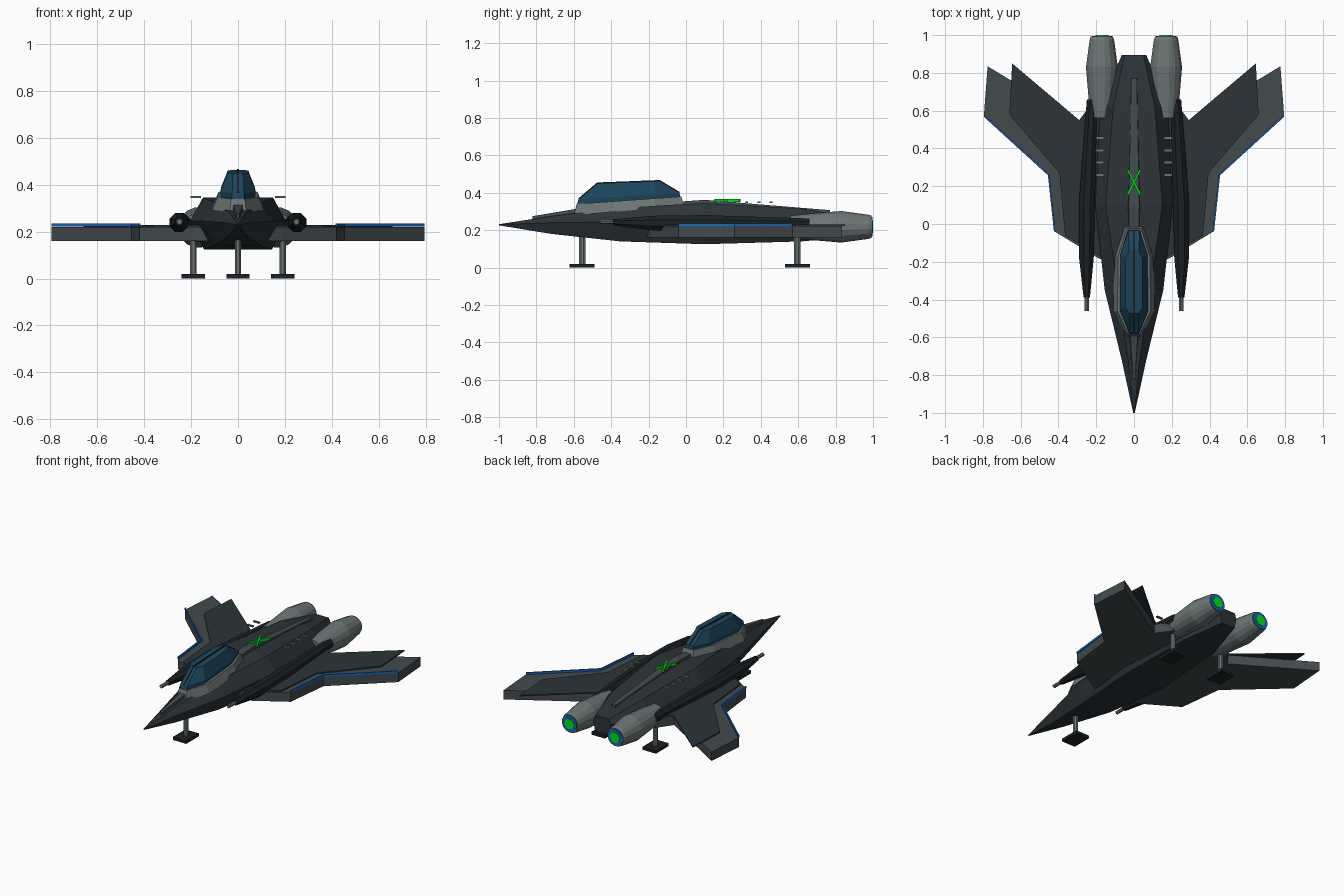
import bpy, bmesh, math
from mathutils import Vector

if "Cube" in bpy.data.objects:
    bpy.data.objects.remove(bpy.data.objects["Cube"])


def material(name, rgb):
    m = bpy.data.materials.new(name)
    m.diffuse_color = (*rgb, 1)
    m.use_nodes = True
    m.node_tree.nodes["Principled BSDF"].inputs["Base Color"].default_value = m.diffuse_color
    return m


DARK = material("dark_hull", (0.025, 0.034, 0.04))
BLACK = material("near_black", (0.012, 0.015, 0.018))
PANEL = material("panel_grey", (0.055, 0.07, 0.075))
METAL = material("metal_grey", (0.15, 0.18, 0.18))
GLASS = material("blue_glass", (0.012, 0.06, 0.105))
BLUE = material("blue_trim", (0.01, 0.13, 0.5))
GREEN = material("green_glow", (0.0, 0.75, 0.01))


def loft(name, rings, mat, mirror=False):
    """Skin a row of equal-sized rings and cap both ends."""
    bm = bmesh.new()
    loops = [[bm.verts.new(p) for p in ring] for ring in rings]
    n = len(loops[0])
    for a, b in zip(loops, loops[1:]):
        for i in range(n):
            j = (i + 1) % n
            bm.faces.new((a[i], a[j], b[j], b[i]))
    bm.faces.new(loops[0][::-1])
    bm.faces.new(loops[-1])
    bmesh.ops.recalc_face_normals(bm, faces=bm.faces)
    me = bpy.data.meshes.new(name)
    bm.to_mesh(me)
    bm.free()
    me.materials.append(mat)
    ob = bpy.data.objects.new(name, me)
    bpy.context.collection.objects.link(ob)
    if mirror:
        ob.modifiers.new("Mirror", "MIRROR")
    return ob


def slab(name, outline, z0, z1, mat, mirror=False):
    return loft(name, [[(x, y, z) for x, y in outline] for z in (z0, z1)], mat, mirror)


def box(name, c, s, mat, mirror=False):
    (x, y, z), (a, b, h) = c, (v / 2 for v in s)
    pts = [(x - a, y - b), (x + a, y - b), (x + a, y + b), (x - a, y + b)]
    return slab(name, pts, z - h, z + h, mat, mirror)


def strip(name, p, q, w, z0, z1, mat, mirror=False):
    """Flat bar running between two plan points."""
    p, q = Vector(p), Vector(q)
    d = (q - p).normalized() * w / 2
    s = Vector((-d.y, d.x))
    return slab(name, [p + s, q + s, q - s, p - s], z0, z1, mat, mirror)


def tube(name, stations, n, mat, mirror=False):
    """Round body along y; stations are (x, y, z, radius)."""
    ang = [2 * math.pi * (i + 0.5) / n for i in range(n)]
    return loft(name, [[(x + r * math.cos(a), y, z + r * math.sin(a)) for a in ang]
                       for x, y, z, r in stations], mat, mirror)


# Hull: hexagonal sections (y, mid width, top width, bottom width, z top, z mid, z bottom)
sections = [(-1.0, .004, .002, .002, .232, .23, .226),
            (-.72, .065, .03, .04, .275, .24, .18),
            (-.35, .155, .085, .10, .32, .245, .14),
            (.10, .205, .15, .145, .345, .245, .125),
            (.62, .18, .11, .12, .315, .24, .14),
            (.895, .065, .05, .05, .27, .235, .165)]
loft("hull", [[(-t, y, zt), (t, y, zt), (w, y, zm), (b, y, zb), (-b, y, zb), (-w, y, zm)]
              for y, w, t, b, zt, zm, zb in sections], DARK)

# Raised spine
spine = [(-.82, .008, .275), (-.58, .025, .315), (.10, .035, .362), (.77, .018, .307)]
loft("spine", [[(-w, y, z - .04), (w, y, z - .04), (w * .8, y, z), (-w * .8, y, z)]
               for y, w, z in spine], PANEL)


# Cockpit: stacked plan rings, sloping from front to back
def plan_ring(f, w, r, ys, z0, z3):
    half = list(zip((f, w, w * .95, r), ys))
    pts = half + [(-x, y) for x, y in reversed(half)]
    return [(x, y, z0 + (z3 - z0) * (y - ys[0]) / (ys[3] - ys[0])) for x, y in pts]


loft("cockpit_frame", [plan_ring(.035, .11, .05, (-.60, -.46, -.17, -.01), .28, .33),
                       plan_ring(.03, .088, .038, (-.585, -.46, -.17, -.025), .34, .38)], METAL)
loft("canopy", [plan_ring(.025, .072, .032, (-.585, -.46, -.17, -.03), .33, .37),
                plan_ring(.025, .075, .03, (-.575, -.46, -.16, -.035), .365, .40),
                plan_ring(.022, .046, .025, (-.475, -.44, -.18, -.14), .45, .463)], GLASS)
loft("canopy_rib", [[(-.004, y, z - .03), (.004, y, z - .03), (.004, y, z), (-.004, y, z)]
                    for y, z in [(-.575, .37), (-.475, .455), (-.14, .468), (-.035, .405)]], BLACK)

# Wings: thick lower slab, thin upper plate, blue leading-edge trim
slab("wing", [(.10, -.22), (.19, -.18), (.42, -.04), (.455, .26), (.795, .57), (.775, .835),
              (.29, .54), (.22, .64), (.10, .64)], .16, .221, PANEL, True)
slab("wing_plate", [(.15, -.19), (.365, -.06), (.395, .27), (.66, .58), (.645, .85),
                    (.29, .55), (.23, .63), (.15, .63)], .221, .229, DARK, True)
edge = [(.42, -.04), (.452, .26), (.792, .57)]
for p, q in zip(edge, edge[1:]):
    strip("wing_trim", p, q, .008, .222, .236, BLUE, True)

# Gun pods with barrels
tube("gun_pod", [(.25, -.39, .242, .018), (.252, -.18, .238, .042), (.25, .10, .238, .046),
                 (.222, .66, .235, .03)], 8, BLACK, True)
tube("gun_barrel", [(.25, -.46, .243, .012), (.25, -.38, .243, .012)], 8, METAL, True)

# Engines with glowing nozzles
ex, ez = .17, .218
tube("engine", [(ex, .56, ez, .06), (ex, .62, ez, .068), (ex, .83, ez, .086), (ex, .975, ez, .066),
                (ex, .992, ez, .06)], 16, METAL, True)
tube("nozzle_ring", [(ex, .98, ez, .054), (ex, .996, ez, .054)], 16, BLUE, True)
tube("nozzle_glow", [(ex, .99, ez, .035), (ex, 1.0, ez, .035)], 16, GREEN, True)

# Deck vents and green cross marking
for y in (.26, .325, .39, .455):
    box("vent", (.18, y, .348), (.044, .015, .008), METAL, True)
for s in (-1, 1):
    strip("deck_cross", (-.034 * s, .155), (.034 * s, .288), .011, .35, .366, GREEN)

# Landing gear
for name, x, y in (("front", 0, -.555), ("rear", .19, .595)):
    side = x > 0
    box(name + "_foot", (x, y, .01), (.10, .134, .02), BLACK, side)
    ring = [(x + .015 * math.cos(a), y + .018 * math.sin(a))
            for a in [math.pi * (i + .5) / 4 for i in range(8)]]
    slab(name + "_strut", ring, .015, .19, METAL, side)
